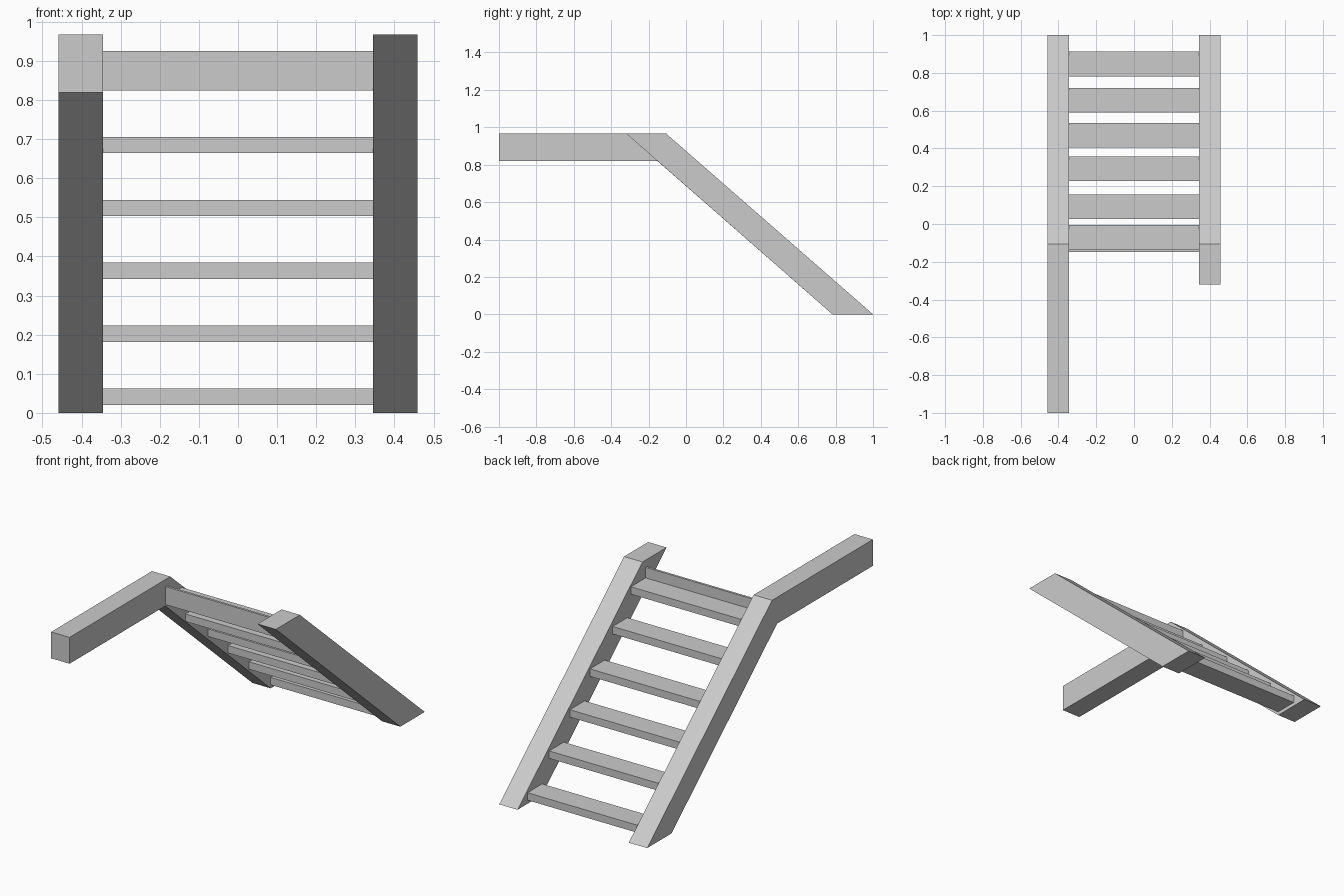
import bpy, bmesh

if "Cube" in bpy.data.objects:
    bpy.data.objects.remove(bpy.data.objects["Cube"])

INNER, OUTER = 0.345, 0.459   # stringer inner and outer x
TOP = 0.967


def extrude_profile(name, profile, x0, x1):
    """Solid made by sweeping a (y, z) outline from x0 to x1."""
    bm = bmesh.new()
    face = bm.faces.new([bm.verts.new((x0, y, z)) for y, z in profile])
    new = bmesh.ops.extrude_face_region(bm, geom=[face])["geom"]
    moved = [v for v in new if isinstance(v, bmesh.types.BMVert)]
    bmesh.ops.translate(bm, verts=moved, vec=(x1 - x0, 0, 0))
    bmesh.ops.recalc_face_normals(bm, faces=bm.faces)
    mesh = bpy.data.meshes.new(name)
    bm.to_mesh(mesh)
    bm.free()
    obj = bpy.data.objects.new(name, mesh)
    bpy.context.collection.objects.link(obj)
    return obj


def board(name, y0, y1, z0, z1):
    """Rectangular plank spanning between the stringers."""
    return extrude_profile(name, [(y0, z0), (y1, z0), (y1, z1), (y0, z1)], -INNER, INNER)


# Right stringer: plain sloped beam
extrude_profile("right_stringer",
                [(0.783, 0), (1, 0), (-0.107, TOP), (-0.32, TOP)], INNER, OUTER)

# Left stringer: sloped beam continuing into a level landing beam
extrude_profile("left_stringer",
                [(0.783, 0), (1, 0), (-0.107, TOP), (-1, TOP), (-1, 0.819), (-0.152, 0.819)],
                -OUTER, -INNER)

# Treads: y of each front edge, rising evenly
for i, y in enumerate([0.782, 0.59, 0.406, 0.228, 0.027, -0.135]):
    z = 0.02 + i * 0.161
    board(f"tread_{i + 1}", y, y + 0.13, z, z + 0.042)

# Upright board behind the top tread
board("top_riser", -0.148, -0.135, 0.825, 0.926)
